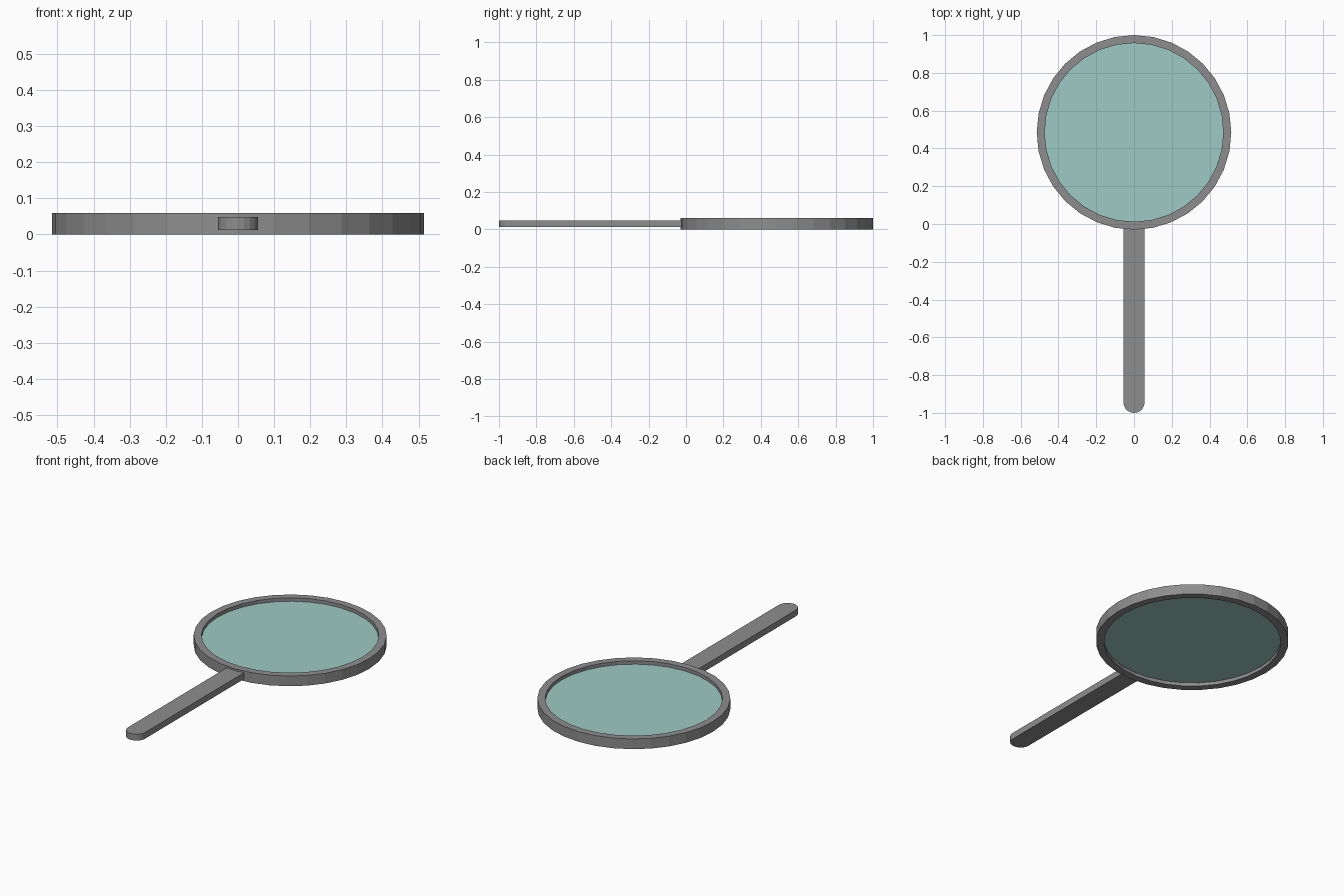
import bpy, bmesh, math

if "Cube" in bpy.data.objects:
    bpy.data.objects.remove(bpy.data.objects["Cube"])

def material(name, rgb):
    m = bpy.data.materials.new(name)
    m.diffuse_color = (*rgb, 1)
    m.use_nodes = True
    m.node_tree.nodes["Principled BSDF"].inputs["Base Color"].default_value = m.diffuse_color
    return m

metal = material("grey metal", (0.27, 0.27, 0.27))
lens_mat = material("pale teal glass", (0.34, 0.59, 0.55))

CY, R_OUT, R_IN, N = 0.485, 0.515, 0.473, 32

def finish(bm, name, mat):
    bmesh.ops.recalc_face_normals(bm, faces=bm.faces)
    me = bpy.data.meshes.new(name)
    bm.to_mesh(me)
    bm.free()
    me.materials.append(mat)
    ob = bpy.data.objects.new(name, me)
    bpy.context.collection.objects.link(ob)
    return ob

def prism(name, outline, z0, z1, mat):
    bm = bmesh.new()
    lo = [bm.verts.new((x, y, z0)) for x, y in outline]
    hi = [bm.verts.new((x, y, z1)) for x, y in outline]
    bm.faces.new(lo)
    bm.faces.new(hi)
    n = len(outline)
    for i in range(n):
        j = (i + 1) % n
        bm.faces.new((lo[i], lo[j], hi[j], hi[i]))
    return finish(bm, name, mat)

def circle(r):
    return [(r * math.cos(2 * math.pi * i / N), CY + r * math.sin(2 * math.pi * i / N))
            for i in range(N)]

# Rim: rectangular section swept round the circle
bm = bmesh.new()
loops = [[bm.verts.new((x, y, z)) for x, y in circle(r)]
         for r, z in ((R_OUT, 0), (R_OUT, 0.06), (R_IN, 0.06), (R_IN, 0))]
for k in range(4):
    a, b = loops[k], loops[(k + 1) % 4]
    for i in range(N):
        j = (i + 1) % N
        bm.faces.new((a[i], a[j], b[j], b[i]))
finish(bm, "rim", metal)

# Lens: thin disc recessed on both sides
prism("lens", circle(R_IN), 0.02, 0.04, lens_mat)

# Handle: flat bar with a rounded end, butting into the rim
W = 0.056
arc = [(W * math.cos(t), -0.944 + W * math.sin(t))
       for t in (math.pi + math.pi * i / 10 for i in range(11))]
prism("handle", arc + [(W, -0.01), (-W, -0.01)], 0.012, 0.049, metal)
